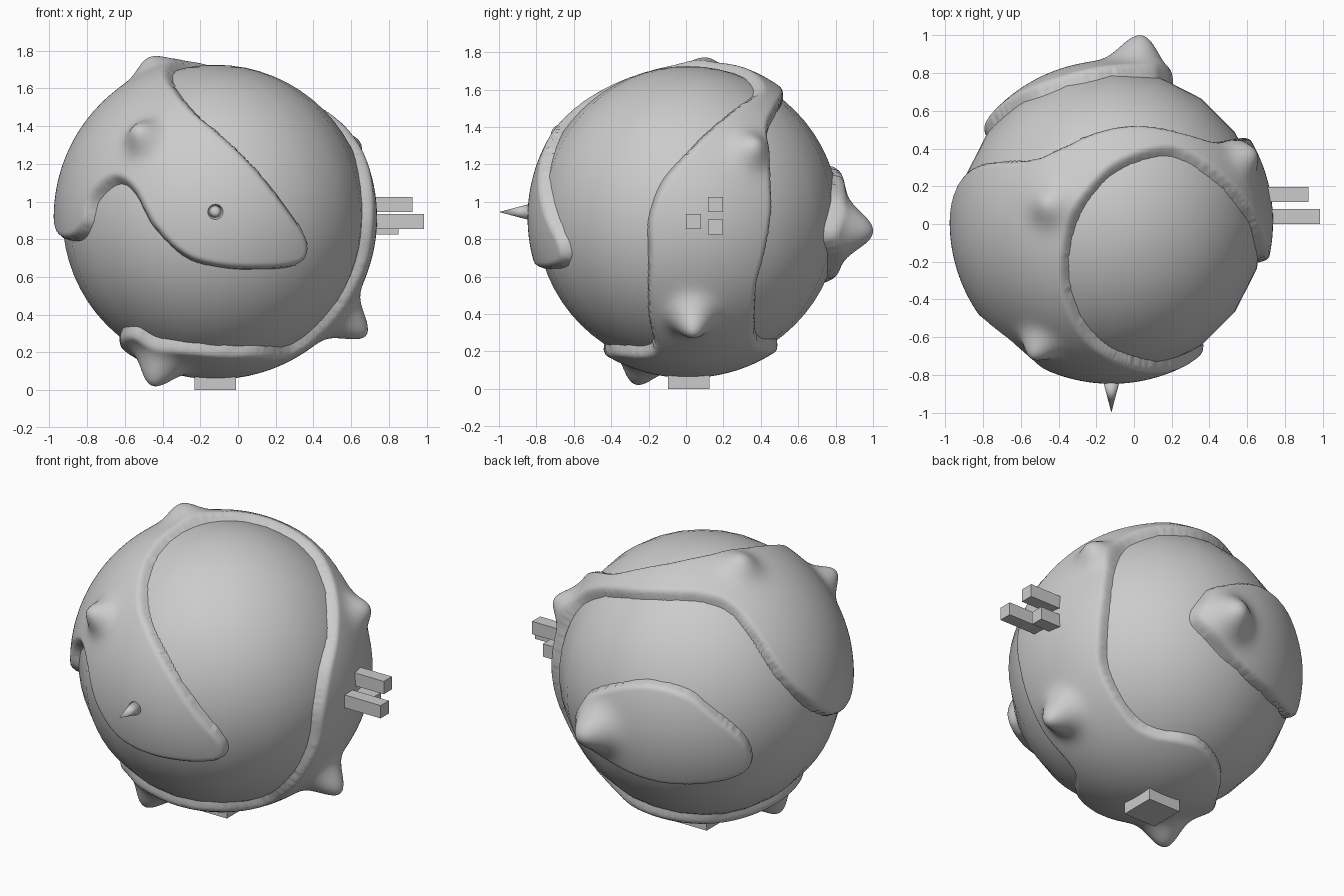
import bpy, bmesh, math
from mathutils import Vector, Matrix, kdtree

if "Cube" in bpy.data.objects:
    bpy.data.objects.remove(bpy.data.objects["Cube"])

CENTRE = Vector((-0.12, 0.01, 0.915))
OCEAN_R, COAST_R, LAND_R = 0.81, 0.835, 0.857


def add_object(name, bm, smooth=False):
    mesh = bpy.data.meshes.new(name)
    for f in bm.faces:
        f.smooth = smooth
    bm.to_mesh(mesh)
    bm.free()
    obj = bpy.data.objects.new(name, mesh)
    bpy.context.collection.objects.link(obj)
    return obj


def project(pts, axis, sign):
    """Lift 2D view points onto the globe along a view axis; returns unit directions."""
    out = []
    keep = [i for i in range(3) if i != axis]
    for p in pts:
        v = Vector((0, 0, 0))
        for i, c in zip(keep, p):
            v[i] = c - CENTRE[i]
        v[axis] = sign * math.sqrt(max(0.0, COAST_R ** 2 - v.length_squared))
        out.append(v.normalized())
    return out


def front(*pts): return project(pts, 1, -1)
def right(*pts): return project(pts, 0, 1)
def top(*pts): return project(pts, 2, 1)
def space(*pts): return [(Vector(p) - CENTRE).normalized() for p in pts]


# coastlines, clockwise seen from outside
main_land = (
    front((-.33, 1.60), (-.2, 1.45), (.1, 1.17), (.25, .98), (.37, .79), (.33, .67), (.1, .64),
          (-.15, .66), (-.3, .72), (-.45, .87), (-.55, 1.05), (-.65, 1.11), (-.76, 1.02),
          (-.80, .87), (-.87, .80))
    + space((-.97, -.1, .82), (-.95, .14, .98), (-.85, .30, 1.21))
    + top((-.57, .34), (-.4, .40), (-.2, .49), (0, .525))
    + right((.48, 1.48), (.44, 1.38), (.45, 1.2), (.46, .95), (.43, .75), (.38, .55), (.37, .35))
    + space((.23, .40, .24), (-.06, .50, .23), (-.32, .39, .19), (-.49, .16, .18),
            (-.62, -.05, .25), (-.62, -.25, .30))
    + front((-.55, .31), (-.45, .26), (-.2, .22), (.1, .21), (.3, .22))
    + right((-.2, .4), (-.2, .7), (-.2, .9), (-.13, 1.1), (.02, 1.28), (.2, 1.45), (.35, 1.56))
    + top((.17, .38), (0, .34), (-.15, .25), (-.3, .05), (-.36, -.2)))

back_land = space((.07, .82, 1.06), (-.25, .79, 1.19), (-.5, .72, 1.17), (-.65, .65, 1.05),
                  (-.79, .51, .84), (-.76, .49, .64), (-.47, .69, .56), (-.20, .78, .58),
                  (.04, .80, .67), (.21, .78, .81), (.15, .80, .97))


def smooth_loop(pts, steps=16):
    """Closed Catmull-Rom curve on the unit sphere."""
    out, n = [], len(pts)
    for i in range(n):
        a, b, c, d = (pts[(i + k) % n] for k in (-1, 0, 1, 2))
        for s in range(steps):
            t = s / steps
            out.append((b * 2 + (c - a) * t + (a * 2 - b * 5 + c * 4 - d) * t ** 2
                        + (b * 3 - a - c * 3 + d) * t ** 3).normalized())
    return out


coast = []                       # (point, inward direction)
for outline in (main_land, back_land):
    loop = smooth_loop(outline)
    for i, p in enumerate(loop):
        tangent = loop[(i + 1) % len(loop)] - loop[i - 1]
        coast.append((p, tangent.cross(p).normalized()))
tree = kdtree.KDTree(len(coast))
for i, (p, _) in enumerate(coast):
    tree.insert(p, i)
tree.balance()

# mountains: tip position, base width
mountains = [((-.54, -.71, 1.385), .085), ((-.47, .11, 1.765), .10), ((.645, .38, 1.31), .09),
             ((.68, .04, .29), .095), ((-.455, -.27, .025), .10), ((.04, 1.0, .84), .115)]
peaks = []
for tip, w in mountains:
    v = Vector(tip) - CENTRE
    peaks.append((v.normalized(), v.length - LAND_R, w))


# ocean ball
bm = bmesh.new()
bmesh.ops.create_uvsphere(bm, u_segments=20, v_segments=32, radius=OCEAN_R,
                          matrix=Matrix.Translation(CENTRE))
add_object("ocean_ball", bm, True)

# raised continents with mountains
bm = bmesh.new()
bmesh.ops.create_icosphere(bm, subdivisions=7, radius=1)
hidden = []
for v in bm.verts:
    n = v.co.normalized()
    q, idx, dist = tree.find(n)
    depth = dist * COAST_R
    if (n - q).dot(coast[idx][1]) < 0:
        depth = -depth
    if depth < -0.05:
        hidden.append(v)
        continue
    t = min(1.0, max(0.0, (depth + 0.045) / 0.08))
    s = t * t * (3 - 2 * t)
    r = 0.77 + (LAND_R - 0.77) * s
    for direction, height, width in peaks:
        d = (n - direction).length * LAND_R
        if d < 0.4:
            r += s * height * math.exp(-(d / width) ** 2)
    v.co = CENTRE + n * r
bmesh.ops.delete(bm, geom=hidden, context='VERTS')
add_object("continents", bm, True)


def box(name, lo, hi):
    lo, hi = Vector(lo), Vector(hi)
    bm = bmesh.new()
    bmesh.ops.create_cube(bm, size=1, matrix=Matrix.Translation((lo + hi) / 2)
                          @ Matrix.Diagonal((*(hi - lo), 1)))
    add_object(name, bm)


# city towers on the right side
for i, (y, z, end) in enumerate([(.04, .895, .985), (.157, .985, .925), (.157, .865, .85)]):
    box(f"tower_{i + 1}", (.68, y - .04, z - .04), (end, y + .04, z + .04))

# block under the globe
box("base_block", (-.23, -.095, 0), (-.01, .125, .12))

# spire on the front
bm = bmesh.new()
bmesh.ops.create_cone(bm, cap_ends=True, segments=24, radius1=.05, radius2=0, depth=.19,
                      matrix=Matrix.Translation((-.12, -.905, .945))
                      @ Matrix.Rotation(math.pi / 2, 4, 'X'))
add_object("spire", bm, True)
